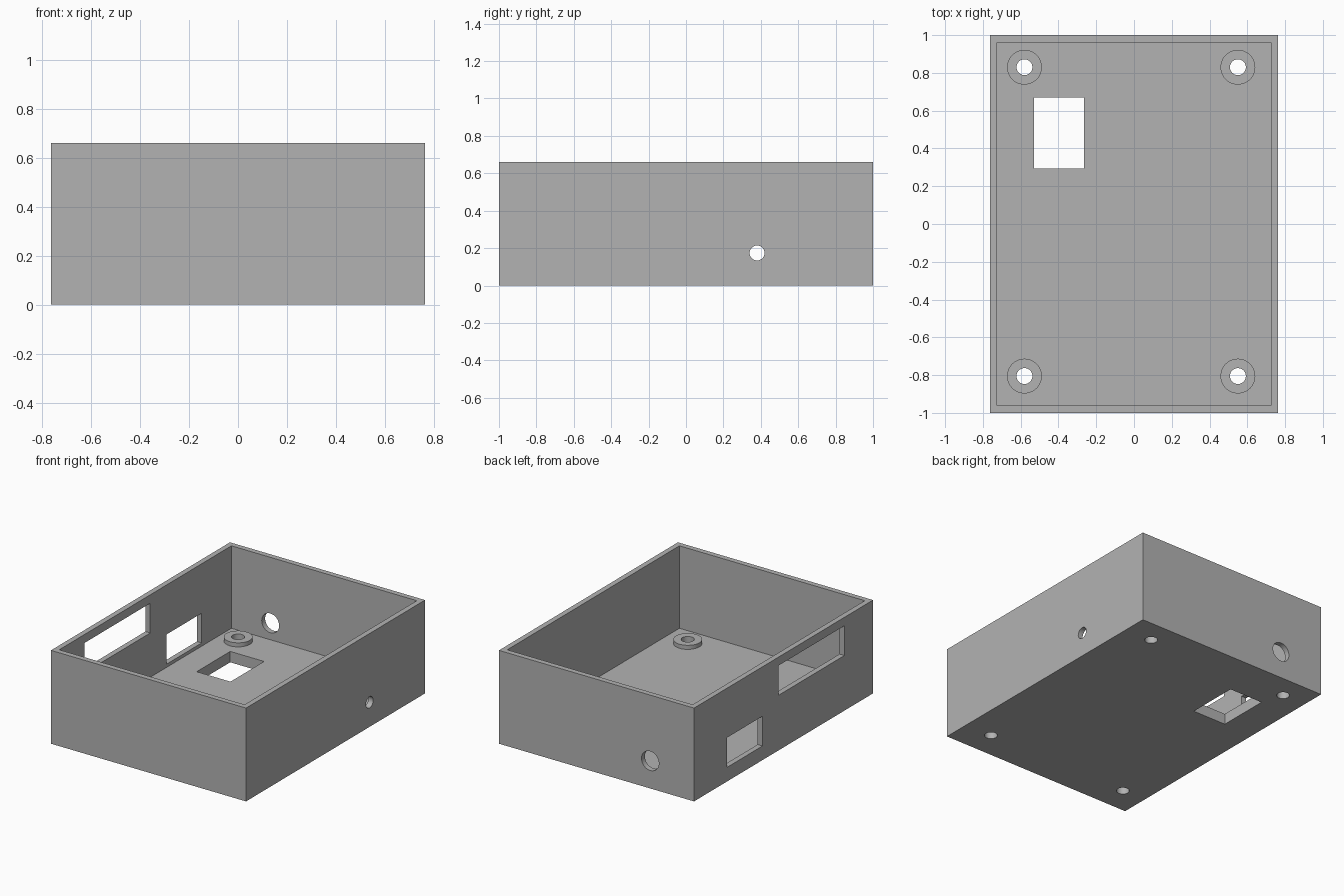
import bpy

if "Cube" in bpy.data.objects:
    bpy.data.objects.remove(bpy.data.objects["Cube"], do_unlink=True)

W, L, H = 1.526, 2.0, 0.66     # outer size
WALL, FLOOR = 0.038, 0.077     # thicknesses
BOSS_TOP = 0.106

grey = bpy.data.materials.new("plain grey")
grey.use_nodes = True
colour = (0.45, 0.45, 0.45, 1)
grey.diffuse_color = colour
grey.node_tree.nodes["Principled BSDF"].inputs["Base Color"].default_value = colour


def box(name, x, y, z):
    """Box from (min, max) ranges."""
    bpy.ops.mesh.primitive_cube_add(size=1)
    ob = bpy.context.object
    ob.name = name
    ob.location = [sum(r) / 2 for r in (x, y, z)]
    ob.scale = [r[1] - r[0] for r in (x, y, z)]
    bpy.ops.object.transform_apply(location=True, rotation=True, scale=True)
    return ob


def rod(name, centre, radius, depth, axis="Z"):
    """Cylinder along the given axis."""
    quarter = 1.570796
    turn = {"X": (0, quarter, 0), "Y": (quarter, 0, 0), "Z": (0, 0, 0)}[axis]
    bpy.ops.mesh.primitive_cylinder_add(vertices=48, radius=radius, depth=depth,
                                        location=centre, rotation=turn)
    ob = bpy.context.object
    ob.name = name
    bpy.ops.object.transform_apply(location=True, rotation=True, scale=True)
    return ob


def combine(target, tool, operation="DIFFERENCE"):
    """Apply a boolean and discard the tool."""
    mod = target.modifiers.new("combine", "BOOLEAN")
    mod.operation, mod.solver, mod.object = operation, "EXACT", tool
    bpy.context.view_layer.objects.active = target
    bpy.ops.object.modifier_apply(modifier=mod.name)
    bpy.data.objects.remove(tool, do_unlink=True)


# Open-topped tray
hx, hy = W / 2, L / 2
case = box("enclosure_case", (-hx, hx), (-hy, hy), (0, H))
combine(case, box("cavity", (WALL - hx, hx - WALL), (WALL - hy, hy - WALL), (FLOOR, H + 0.2)))

# Raised screw bosses with through holes
spots = [(x, y) for x in (-0.58, 0.55) for y in (-0.805, 0.83)]
for x, y in spots:
    low = FLOOR / 2
    combine(case, rod("boss", (x, y, (low + BOSS_TOP) / 2), 0.092, BOSS_TOP - low), "UNION")
for x, y in spots:
    combine(case, rod("screw_hole", (x, y, 0.1), 0.042, 0.6))

# Rectangular openings: floor, small side port, long side port
side = (-hx - 0.1, 0.1 - hx)
combine(case, box("floor_window", (-0.53, -0.265), (0.295, 0.67), (-0.1, 0.2)))
combine(case, box("small_port", side, (0.235, 0.63), (0.10, 0.31)))
combine(case, box("long_port", side, (-0.68, 0.055), (0.39, 0.60)))

# Round holes in the back wall and the +x wall
combine(case, rod("back_hole", (-0.42, hy, 0.195), 0.068, 0.2, "Y"))
combine(case, rod("side_hole", (hx, 0.38, 0.174), 0.04, 0.2, "X"))

case.data.materials.clear()
case.data.materials.append(grey)
for face in case.data.polygons:
    face.material_index = 0

bpy.ops.object.select_all(action="DESELECT")
case.select_set(True)
bpy.context.view_layer.objects.active = case
bpy.ops.object.shade_smooth_by_angle(angle=0.5)
